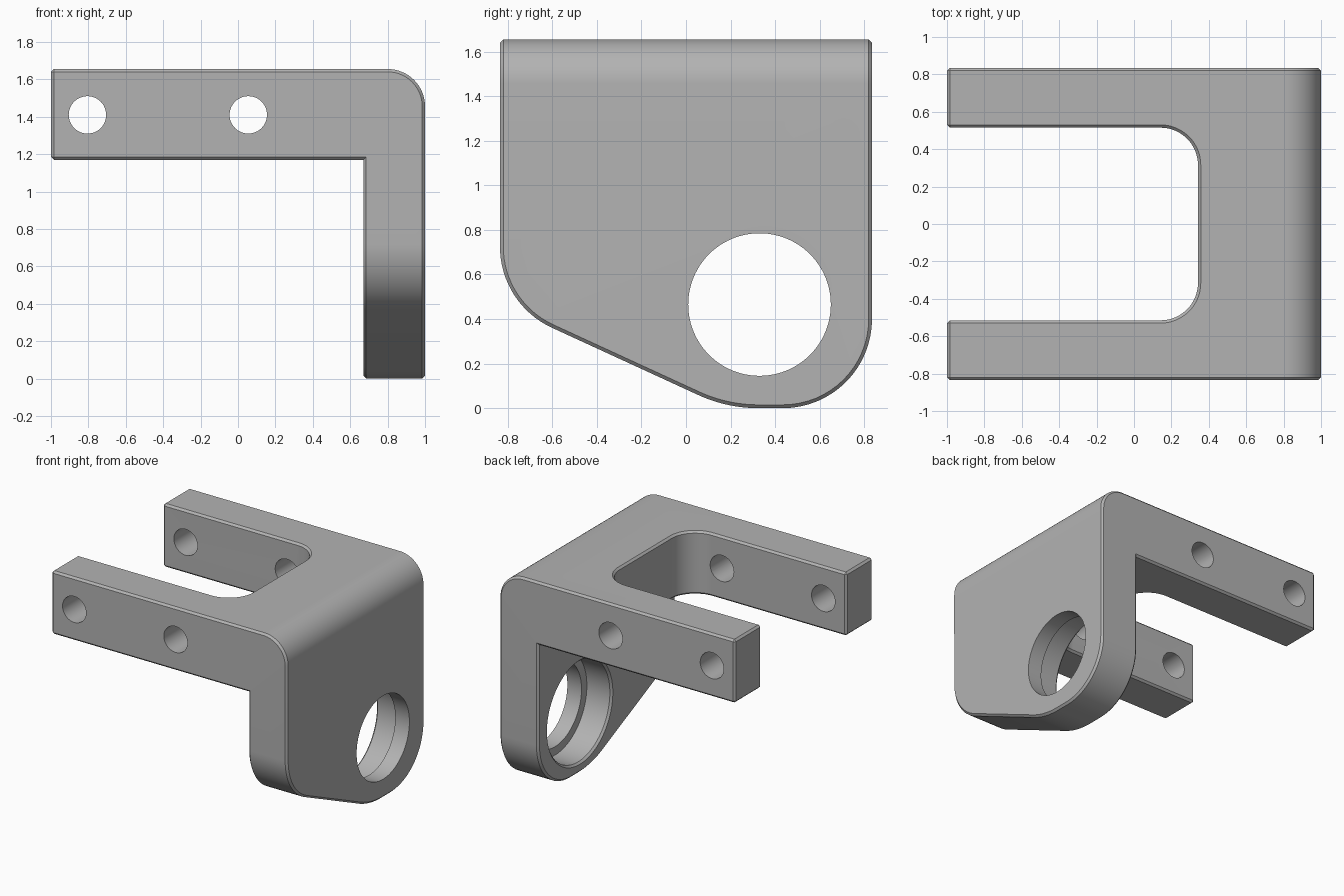
import bpy, bmesh
from math import radians, tau, cos, sin
from mathutils import Vector

cube = bpy.data.objects.get("Cube")
if cube:
    bpy.data.objects.remove(cube, do_unlink=True)

grey = bpy.data.materials.new("plain_grey")
grey.use_nodes = True
colour = (0.45, 0.45, 0.45, 1)
grey.diffuse_color = colour
grey.node_tree.nodes["Principled BSDF"].inputs["Base Color"].default_value = colour


def rounded(corners, steps=16):
    """Outline from (u, v, radius) corners, each rounded by a tangent arc."""
    pts = []
    for i, (u, v, r) in enumerate(corners):
        p = Vector((u, v))
        if r == 0:
            pts.append(p)
            continue
        a = (Vector(corners[i - 1][:2]) - p).normalized()
        b = (Vector(corners[(i + 1) % len(corners)][:2]) - p).normalized()
        half = a.angle(b) / 2
        centre = p + (a + b).normalized() * (r / sin(half))
        reach = r * cos(half) / sin(half)
        start, end = p + a * reach - centre, p + b * reach - centre
        sweep = start.angle_signed(end)
        for k in range(steps + 1):
            t = -sweep * k / steps
            pts.append(centre + Vector((start.x * cos(t) - start.y * sin(t),
                                        start.x * sin(t) + start.y * cos(t))))
    return pts


def loft(name, rings):
    """Closed solid through equal-sized rings of 3D points."""
    bm = bmesh.new()
    loops = [[bm.verts.new(p) for p in ring] for ring in rings]
    n = len(loops[0])
    for lo, hi in zip(loops, loops[1:]):
        for i in range(n):
            j = (i + 1) % n
            bm.faces.new((lo[i], lo[j], hi[j], hi[i]))
    bm.faces.new(loops[0])
    bm.faces.new(loops[-1])
    bmesh.ops.recalc_face_normals(bm, faces=bm.faces)
    mesh = bpy.data.meshes.new(name)
    bm.to_mesh(mesh)
    bm.free()
    mesh.materials.append(grey)
    ob = bpy.data.objects.new(name, mesh)
    bpy.context.collection.objects.link(ob)
    return ob


def place(axis, u, v, w):
    return {"x": (w, u, v), "y": (u, w, v), "z": (u, v, w)}[axis]


def prism(name, axis, outline, lo, hi):
    return loft(name, [[place(axis, u, v, w) for u, v in outline] for w in (lo, hi)])


def bore(name, axis, u, v, stations, sides=64):
    """Turned cutter; stations are (position along axis, radius)."""
    return loft(name, [[place(axis, u + r * cos(tau * k / sides),
                              v + r * sin(tau * k / sides), w)
                        for k in range(sides)] for w, r in stations])


def boolean(ob, cutter, operation):
    mod = ob.modifiers.new(cutter.name, "BOOLEAN")
    mod.operation, mod.solver, mod.object = operation, "EXACT", cutter
    graph = bpy.context.evaluated_depsgraph_get()
    mesh = bpy.data.meshes.new_from_object(ob.evaluated_get(graph))
    ob.modifiers.clear()
    ob.data = mesh
    bpy.data.objects.remove(cutter, do_unlink=True)


# L-shaped bracket body
W, TOP, UNDER, INNER = 0.835, 1.655, 1.17, 0.67
body = prism("bracket", "y", rounded([
    (-1, UNDER, 0), (INNER, UNDER, 0), (INNER, 0, 0),
    (1, 0, 0), (1, TOP, 0.2), (-1, TOP, 0)]), -W, W)

# Rounded, sloping lower end of the plate
plate = prism("plate_outline", "x", rounded([
    (-W, 2, 0), (-W, 0.468, 0.4), (0.183, 0, 0.65), (W, 0, 0.4), (W, 2, 0)]), -1.5, 1.5)
boolean(body, plate, "INTERSECT")

# Slot that leaves two arms
slot = prism("slot", "z", rounded([
    (-1.5, -0.515, 0), (0.342, -0.515, 0.2), (0.342, 0.515, 0.2), (-1.5, 0.515, 0)]), 0.9, 2)
boolean(body, slot, "DIFFERENCE")

# Chamfer every sharp outside edge
bm = bmesh.new()
bm.from_mesh(body.data)
bmesh.ops.remove_doubles(bm, verts=bm.verts, dist=0.0005)
bmesh.ops.dissolve_limit(bm, angle_limit=radians(0.5), verts=bm.verts, edges=bm.edges)
sharp = [e for e in bm.edges if len(e.link_faces) == 2
         and e.calc_face_angle_signed() > radians(35)]
bmesh.ops.bevel(bm, geom=sharp, offset=0.015, offset_type="OFFSET",
                segments=1, profile=0.5, affect="EDGES", clamp_overlap=False)
bm.to_mesh(body.data)
bm.free()

# Stepped bearing hole, wide from the inside
boolean(body, bore("bearing_hole", "x", 0.33, 0.465, [
    (INNER - 0.1, 0.40), (INNER, 0.40), (INNER + 0.015, 0.385),
    (0.88, 0.385), (0.88, 0.32), (1.2, 0.32)], 96), "DIFFERENCE")

# Cross holes through both arms
for x in (-0.805, 0.055):
    boolean(body, bore("arm_hole", "y", x, 1.41, [(-1.2, 0.1), (1.2, 0.1)], 48), "DIFFERENCE")

bpy.ops.object.select_all(action="DESELECT")
body.select_set(True)
bpy.context.view_layer.objects.active = body
bpy.ops.object.shade_smooth_by_angle(angle=radians(25))
